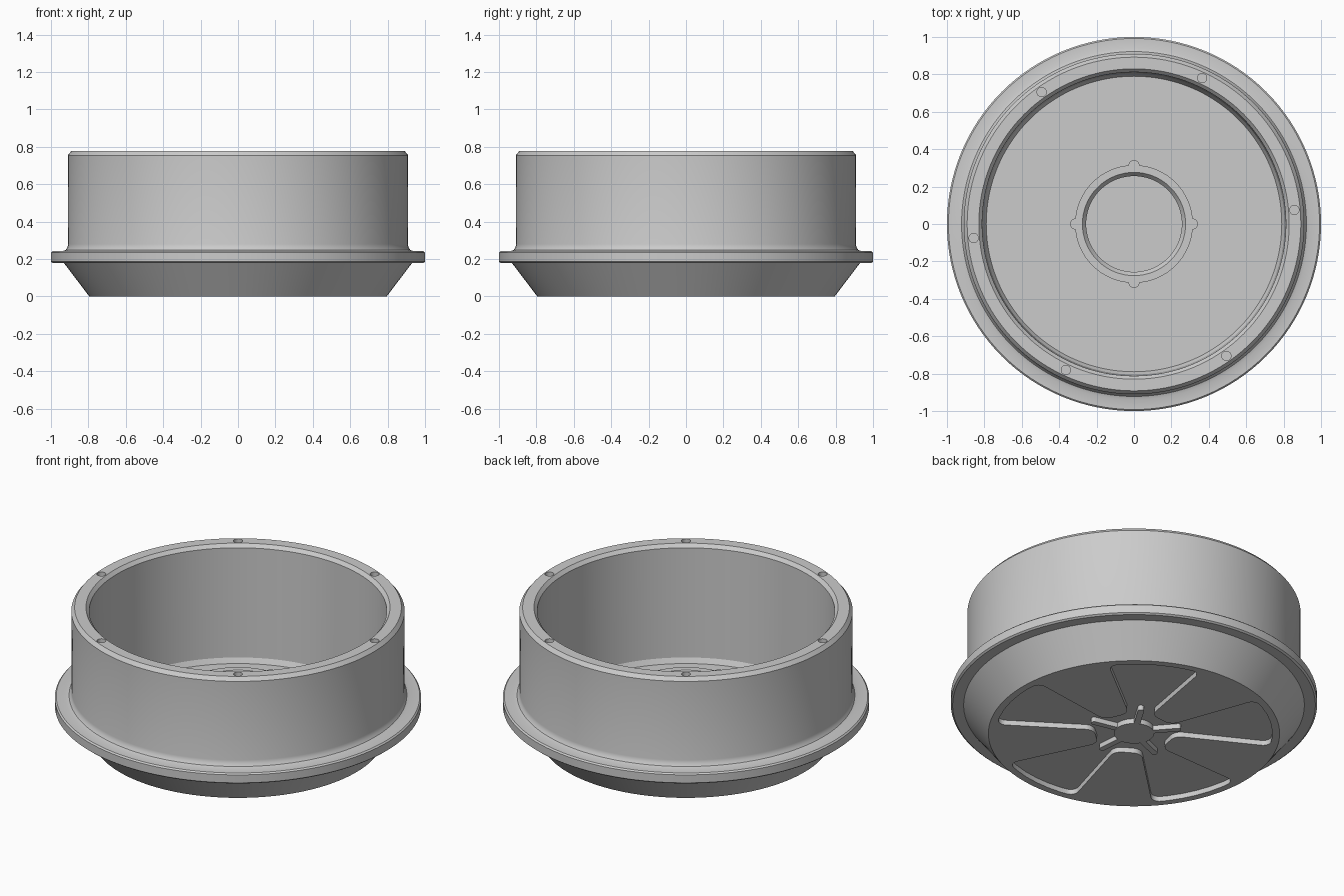
import bpy, bmesh, math
from mathutils import Vector

if "Cube" in bpy.data.objects:
    bpy.data.objects.remove(bpy.data.objects["Cube"])

TURN = 5          # the rim holes and underside pattern share a small twist
SEG = 128


def finish(name, bm):
    bmesh.ops.recalc_face_normals(bm, faces=bm.faces)
    me = bpy.data.meshes.new(name)
    bm.to_mesh(me)
    bm.free()
    ob = bpy.data.objects.new(name, me)
    bpy.context.collection.objects.link(ob)
    return ob


def smooth(ob):
    bpy.ops.object.select_all(action='DESELECT')
    ob.select_set(True)
    bpy.context.view_layer.objects.active = ob
    bpy.ops.object.shade_smooth_by_angle(angle=math.radians(25))


def lathe(name, profile, seg=SEG):
    """Spin an (r, z) profile; a closed loop, or one that starts and ends on the axis."""
    bm = bmesh.new()
    vs = [bm.verts.new((r, 0, z)) for r, z in profile]
    edges = [bm.edges.new((a, b)) for a, b in zip(vs, vs[1:])]
    if profile[0][0] > 0:
        edges.append(bm.edges.new((vs[-1], vs[0])))
    bmesh.ops.spin(bm, geom=vs + edges, cent=(0, 0, 0), axis=(0, 0, 1),
                   angle=math.tau, steps=seg, use_merge=True)
    bmesh.ops.remove_doubles(bm, verts=bm.verts, dist=1e-5)
    return finish(name, bm)


def prism(bm, pts, z0, z1):
    face = bm.faces.new([bm.verts.new((p[0], p[1], z0)) for p in pts])
    ext = bmesh.ops.extrude_face_region(bm, geom=[face])
    bmesh.ops.translate(bm, vec=(0, 0, z1 - z0),
                        verts=[v for v in ext['geom'] if isinstance(v, bmesh.types.BMVert)])


def polar(r, deg):
    return Vector((r * math.cos(math.radians(deg)), r * math.sin(math.radians(deg))))


def circle(c, r, n=24):
    return [Vector(c) + polar(r, 360 * i / n) for i in range(n)]


def fillet(corners, n=8):
    """Round each (point, radius) corner of a closed outline."""
    out = []
    for i, (p, r) in enumerate(corners):
        if r == 0:
            out.append(p)
            continue
        a = (corners[i - 1][0] - p).normalized()
        b = (corners[(i + 1) % len(corners)][0] - p).normalized()
        half = a.angle(b) / 2
        centre = p + (a + b).normalized() * (r / math.sin(half))
        d = r / math.tan(half)
        s, e = p + a * d - centre, p + b * d - centre
        for k in range(n + 1):
            out.append(centre + s.lerp(e, k / n).normalized() * r)
    return out


def cut(ob, cutter):
    cutter.hide_render = True
    m = ob.modifiers.new("cut", 'BOOLEAN')
    m.operation, m.solver, m.object = 'DIFFERENCE', 'EXACT', cutter
    bpy.context.view_layer.objects.active = ob
    bpy.ops.object.modifier_apply(modifier=m.name)
    bpy.data.objects.remove(cutter)


# Cup: sloped base, flange, straight wall, chamfered rim, hollow inside
cup = lathe("cup_body", [
    (0, 0), (0.795, 0), (0.93, 0.178), (0.99, 0.178), (1.0, 0.186), (1.0, 0.234),
    (0.992, 0.242), (0.94, 0.242), (0.922, 0.248), (0.912, 0.262), (0.908, 0.28),
    (0.91, 0.755), (0.892, 0.777), (0.83, 0.777), (0.812, 0.757),
    (0.805, 0.10), (0.79, 0.07), (0, 0.07)])

# Six blind screw holes in the rim
bm = bmesh.new()
for i in range(6):
    prism(bm, circle(polar(0.861, TURN + 60 * i), 0.025), 0.66, 0.85)
cut(cup, finish("hole_cutter", bm))

# Star-shaped recess under the base, split by five round-tipped fingers
outline = []
for i in range(5):
    web = TURN + 18 + 72 * i
    ax, side = polar(1, web), polar(1, web + 90)
    for u, v, r in ((0.724, -0.214, 0.045), (0.21, -0.075, 0.062),
                    (0.21, 0.075, 0.062), (0.724, 0.214, 0.045)):
        outline.append((ax * u + side * v, r))
    for k in range(1, 6):
        outline.append((polar(0.755, web + 16.5 + 6.5 * k), 0))
bm = bmesh.new()
prism(bm, fillet(outline), -0.1, 0.03)
cut(cup, finish("recess_cutter", bm))
smooth(cup)

# Hub and five short ribs in the middle of the recess
bm = bmesh.new()
prism(bm, circle((0, 0), 0.11, 48), 0.0, 0.04)
for i in range(5):
    a = TURN + 54 + 72 * i
    ax, side = polar(1, a), polar(1, a + 90)
    rib = [(ax * u + side * v, r) for u, v, r in
           ((0.08, -0.017, 0), (0.26, -0.017, 0.015), (0.26, 0.017, 0.015), (0.08, 0.017, 0))]
    prism(bm, fillet(rib, 5), 0.001, 0.04)
smooth(finish("base_hub", bm))

# Raised collar on the inside floor with four small lugs
smooth(lathe("inner_collar", [(0.315, 0.06), (0.315, 0.27), (0.276, 0.27),
                              (0.256, 0.245), (0.256, 0.06)], 96))
bm = bmesh.new()
for i in range(4):
    prism(bm, circle(polar(0.312, 90 * i), 0.03), 0.06, 0.2695)
smooth(finish("collar_lugs", bm))
